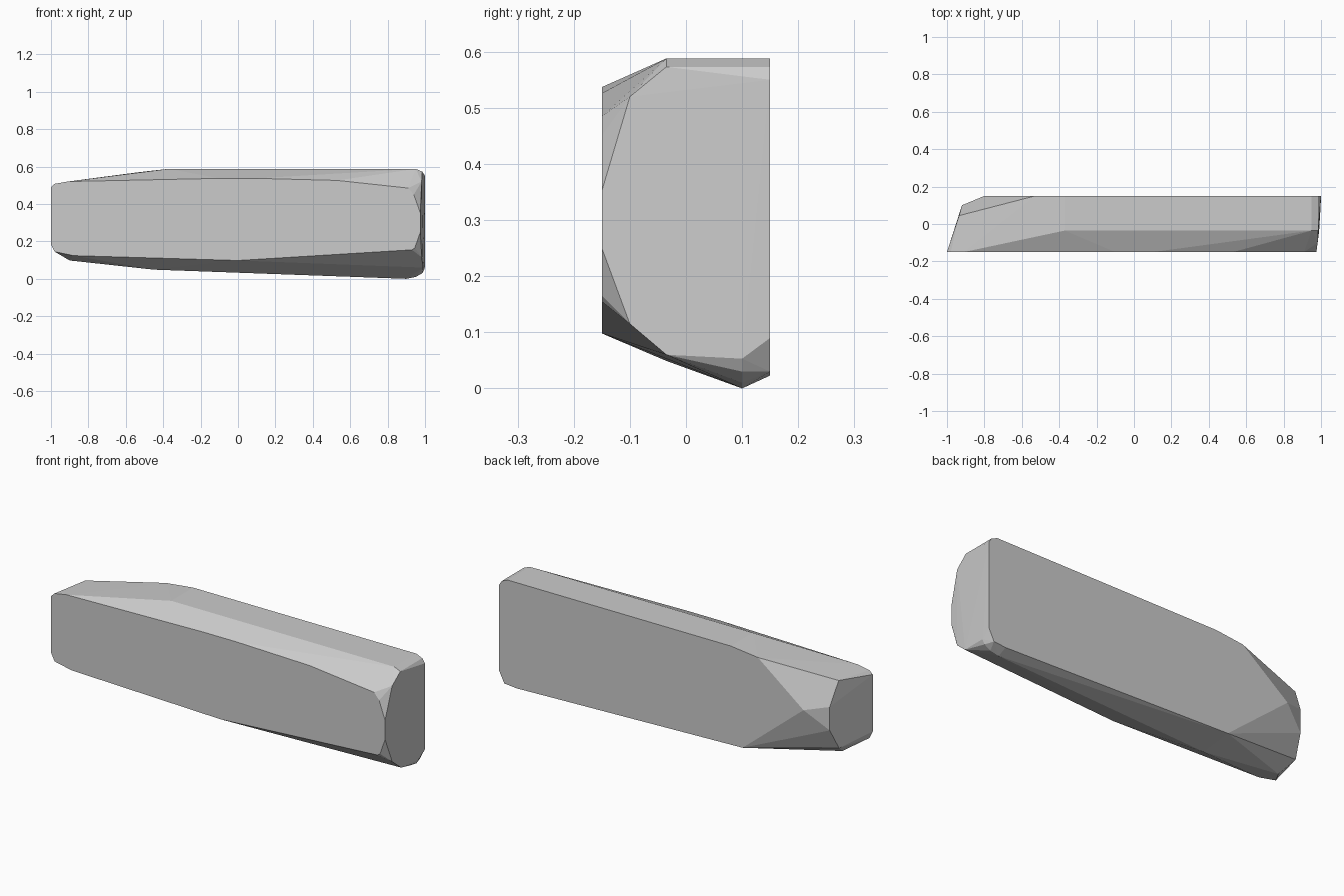
import bpy, bmesh

if "Cube" in bpy.data.objects:
    bpy.data.objects.remove(bpy.data.objects["Cube"])

# Outline slices (x, z) of the faceted block, keyed by depth y
slices = {
    # flat front face
    -0.15: [(-1, .185), (-1, .49), (-.98, .508), (-.91, .52), (-.1, .537), (.1, .537),
            (.53, .526), (.91, .485), (.94, .45), (.975, .352), (.975, .25),
            (.945, .165), (.93, .155), (0, .098), (-.88, .124), (-.98, .145)],
    # chamfer around the right end
    -0.10: [(.982, .52), (.982, .115)],
    # shoulder where the top and bottom slopes break
    -0.035: [(-.37, .588), (.95, .588), (.985, .573), (.99, .06), (-.45, .049), (-.9, .098)],
    # tapered left end
    0.045: [(-.935, .515), (-.937, .154)],
    0.10: [(-.92, .39), (-.92, .265), (.9, 0), (.95, .01), (.985, .03), (.998, .053)],
    # flat back face
    0.15: [(-.37, .588), (-.53, .57), (-.8, .36), (-.44, .063), (.9, .023), (.97, .03),
           (1, .09), (1, .55), (.985, .573), (.95, .588)],
}

# Wrap the slices in one convex skin
bm = bmesh.new()
for y, outline in slices.items():
    for x, z in outline:
        bm.verts.new((x, y, z))
hull = bmesh.ops.convex_hull(bm, input=bm.verts[:])
loose = [v for v in bm.verts if not v.link_faces]
bmesh.ops.delete(bm, geom=loose, context='VERTS')

# Merge coplanar triangles into clean flat faces
bmesh.ops.dissolve_limit(bm, angle_limit=0.01, verts=bm.verts[:], edges=bm.edges[:])
bmesh.ops.recalc_face_normals(bm, faces=bm.faces[:])

mesh = bpy.data.meshes.new("faceted_block")
bm.to_mesh(mesh)
bm.free()
block = bpy.data.objects.new("faceted_block", mesh)
bpy.context.collection.objects.link(block)
